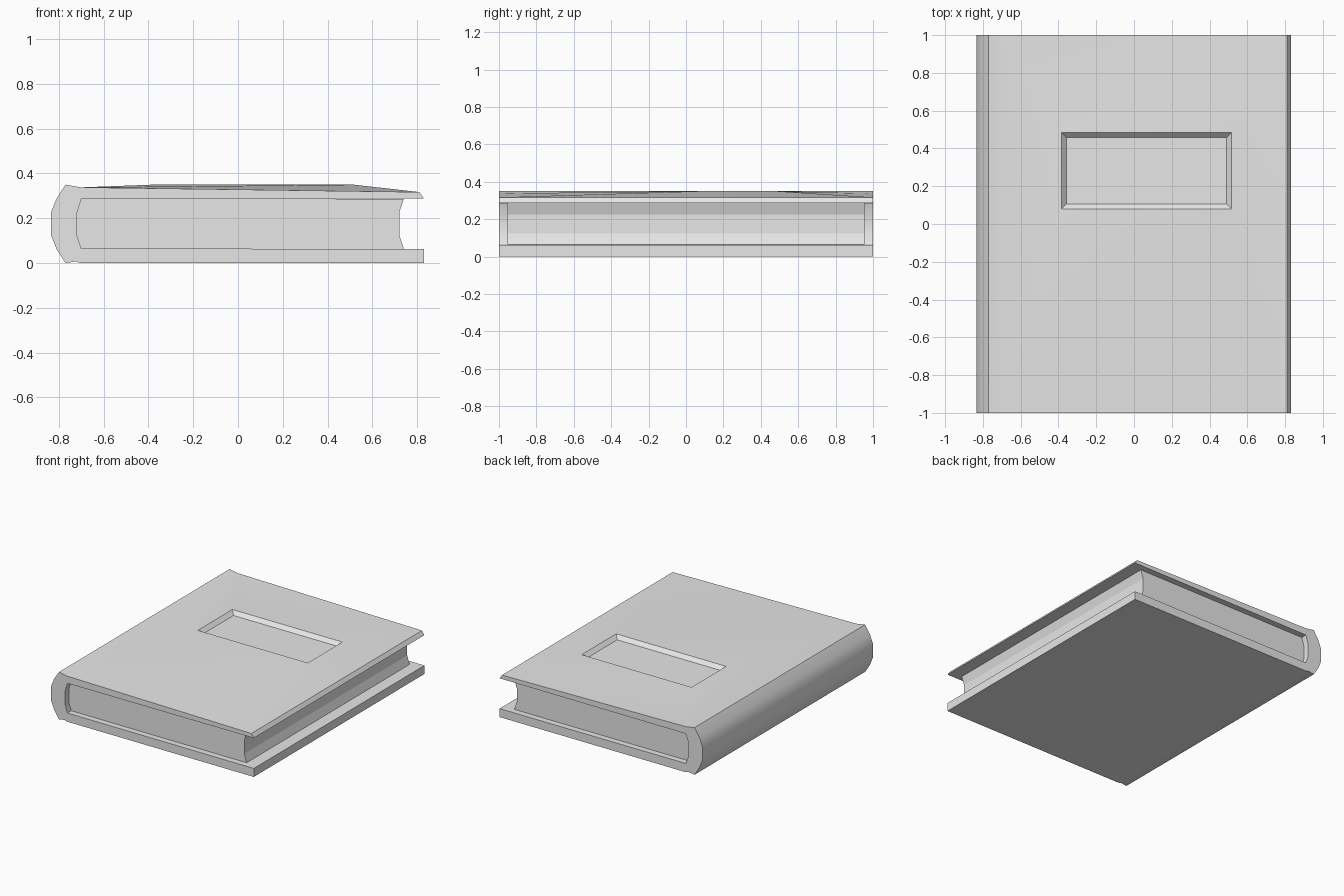
import bpy
import bmesh

if "Cube" in bpy.data.objects:
    bpy.data.objects.remove(bpy.data.objects["Cube"], do_unlink=True)

# One plain grey for the whole book
grey = bpy.data.materials.new("light_grey")
grey.use_nodes = True
colour = (0.8, 0.8, 0.8, 1.0)
grey.diffuse_color = colour
grey.node_tree.nodes["Principled BSDF"].inputs["Base Color"].default_value = colour


def extrude_profile(bm, profile, half, skip=None):
    """Sweep a closed x-z profile along y; one side may be left open."""
    front = [bm.verts.new((x, -half, z)) for x, z in profile]
    back = [bm.verts.new((x, half, z)) for x, z in profile]
    bm.faces.new(front)
    bm.faces.new(back[::-1])
    n = len(profile)
    for i in range(n):
        if i != skip:
            j = (i + 1) % n
            bm.faces.new((front[i], back[i], back[j], front[j]))
    return front, back


def bridge(bm, outer, inner):
    for i in range(4):
        j = (i + 1) % 4
        bm.faces.new((outer[i], outer[j], inner[j], inner[i]))


def rectangle(bm, x0, x1, y0, y1, z):
    return [bm.verts.new((x, y, z)) for x, y in
            ((x0, y0), (x1, y0), (x1, y1), (x0, y1))]


def finish(bm, name):
    bmesh.ops.recalc_face_normals(bm, faces=bm.faces)
    mesh = bpy.data.meshes.new(name)
    bm.to_mesh(mesh)
    bm.free()
    mesh.materials.append(grey)
    obj = bpy.data.objects.new(name, mesh)
    bpy.context.collection.objects.link(obj)
    return obj


# Cover: both boards and the rounded spine in one wrap-around section
cover_profile = [
    (-0.70, 0.338), (0.81, 0.317), (0.83, 0.288), (-0.70, 0.285),
    (-0.72, 0.22), (-0.72, 0.125), (-0.70, 0.065), (0.83, 0.063),
    (0.83, 0.0), (-0.70, 0.0), (-0.725, 0.007), (-0.77, 0.0),
    (-0.81, 0.062), (-0.835, 0.125), (-0.835, 0.225), (-0.81, 0.288),
    (-0.77, 0.35),
]
bm = bmesh.new()
front, back = extrude_profile(bm, cover_profile, 1.0, skip=0)

# Front board swells up to a sunken title panel
board = [front[0], front[1], back[1], back[0]]
rim = rectangle(bm, -0.385, 0.517, 0.08, 0.485, 0.35)
floor = rectangle(bm, -0.358, 0.49, 0.107, 0.458, 0.323)
bridge(bm, board, rim)
bridge(bm, rim, floor)
bm.faces.new(floor)
cover = finish(bm, "cover")

# Page block with a hollow fore edge
page_profile = [
    (-0.71, 0.286), (0.74, 0.286), (0.72, 0.225), (0.72, 0.125),
    (0.74, 0.064), (-0.71, 0.064), (-0.73, 0.125), (-0.73, 0.22),
]
bm = bmesh.new()
extrude_profile(bm, page_profile, 0.955)
finish(bm, "page_block")

# Smooth the rounded spine, keep the board edges crisp
bpy.ops.object.select_all(action="DESELECT")
cover.select_set(True)
bpy.context.view_layer.objects.active = cover
bpy.ops.object.shade_smooth_by_angle(angle=0.5)
